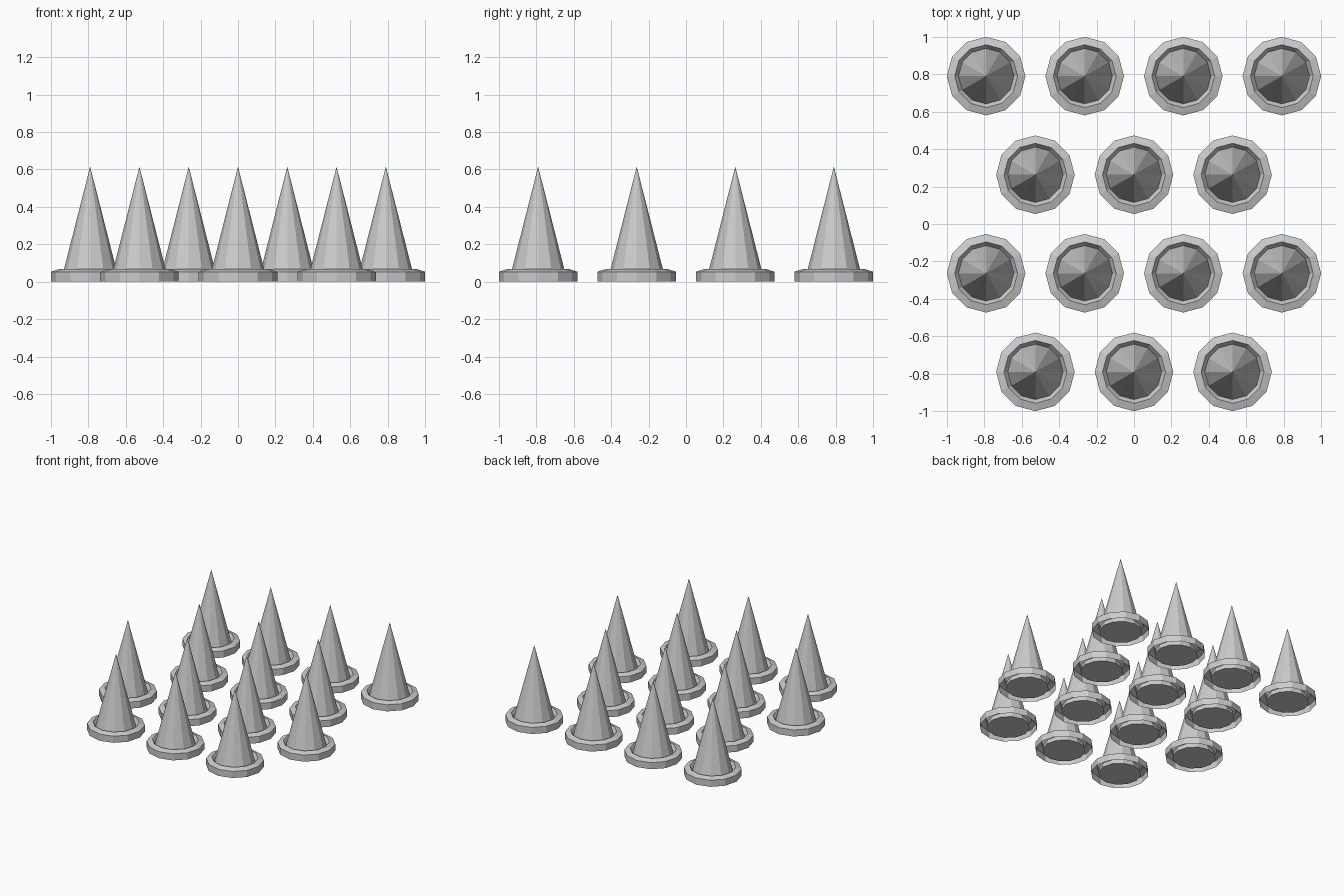
import bpy, bmesh, math

if "Cube" in bpy.data.objects:
    bpy.data.objects.remove(bpy.data.objects["Cube"])

SIDES = 12


def lathe(name, profile, cap_bottom=False):
    """Revolve (radius, z) points around z into a flat-shaded mesh."""
    bm = bmesh.new()
    rings = []
    for r, z in profile:
        if r == 0:
            rings.append([bm.verts.new((0, 0, z))] * SIDES)
        else:
            rings.append([bm.verts.new((r * math.cos(math.tau * i / SIDES),
                                        r * math.sin(math.tau * i / SIDES), z))
                          for i in range(SIDES)])
    for a, b in zip(rings, rings[1:]):
        for i in range(SIDES):
            j = (i + 1) % SIDES
            quad = [a[i], a[j], b[j], b[i]]
            bm.faces.new(list(dict.fromkeys(quad)))
    if cap_bottom:
        bm.faces.new(rings[0][::-1])
    mesh = bpy.data.meshes.new(name)
    bm.to_mesh(mesh)
    bm.free()
    return mesh


# Pointed spike with a closed base
spike_mesh = lathe("spike", [(0.157, 0), (0, 0.615)], cap_bottom=True)
# Collar: upright outer wall, sloping top, inner lip down to the spike
collar_mesh = lathe("collar", [(0.21, 0), (0.21, 0.053), (0.168, 0.067), (0.148, 0.038)])

# Staggered rows: three, four, three, four
STEP = 0.527
for row in range(4):
    count = 3 + row % 2
    for col in range(count):
        x = (col - (count - 1) / 2) * STEP
        y = (row - 1.5) * STEP
        for name, mesh in (("spike", spike_mesh), ("collar", collar_mesh)):
            ob = bpy.data.objects.new(f"{name}_{row}_{col}", mesh)
            ob.location = (x, y, 0)
            bpy.context.collection.objects.link(ob)
